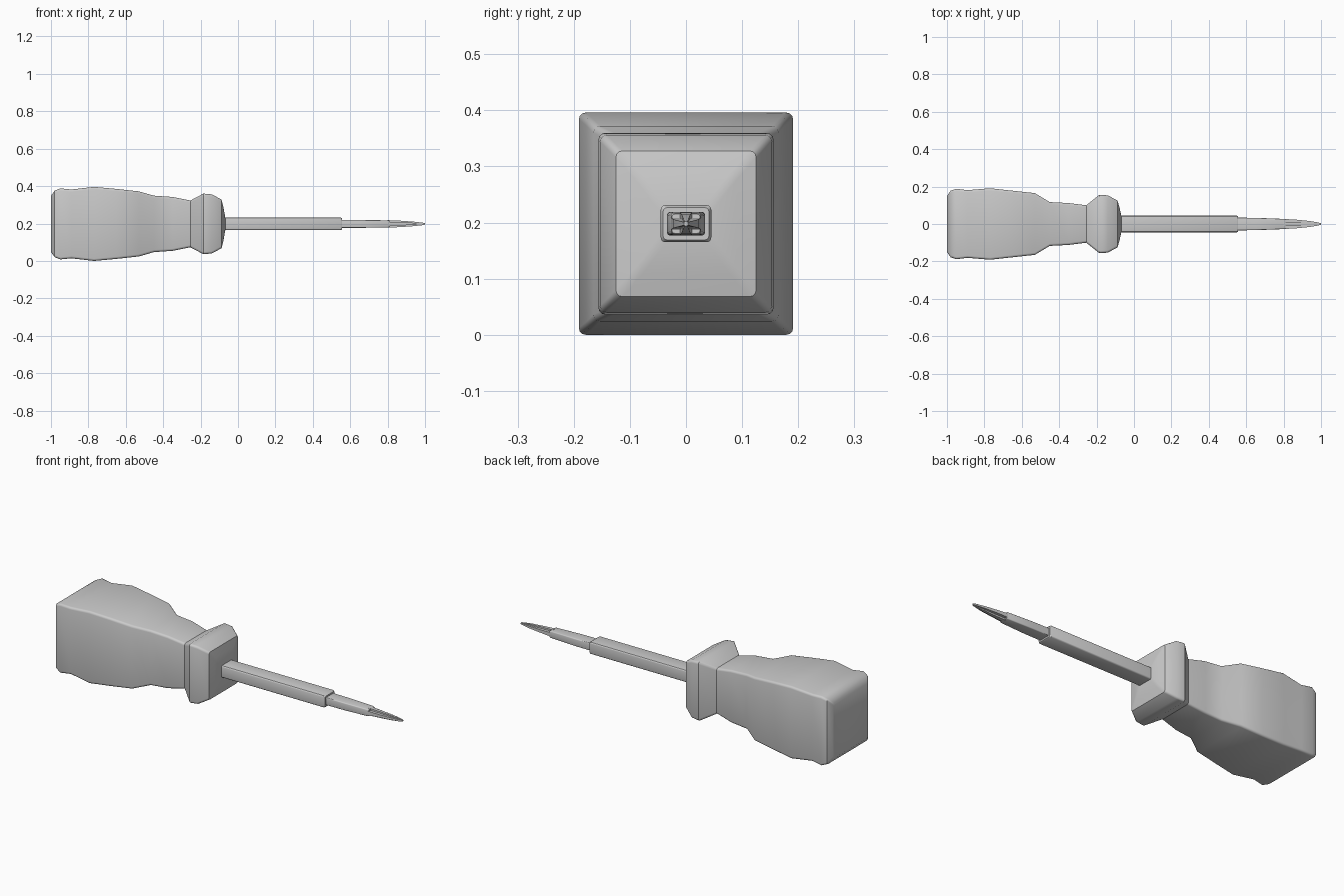
import bpy, bmesh, math

if "Cube" in bpy.data.objects:
    bpy.data.objects.remove(bpy.data.objects["Cube"])

CZ = 0.198  # height of the tool's axis


def rounded_rect(hy, hz, r, n=3):
    """Rectangle outline with rounded corners."""
    pts = []
    for k, (sy, sz) in enumerate([(1, 1), (-1, 1), (-1, -1), (1, -1)]):
        for i in range(n + 1):
            a = math.pi / 2 * (k + i / n)
            pts.append((sy * (hy - r) + r * math.cos(a),
                        sz * (hz - r) + r * math.sin(a)))
    return pts


def cross(hy, hz, t):
    """Plus-shaped outline."""
    return [(hy, -t), (hy, t), (t, t), (t, hz), (-t, hz), (-t, t),
            (-hy, t), (-hy, -t), (-t, -t), (-t, -hz), (t, -hz), (t, -t)]


def loft(name, sections, angle=30):
    bm = bmesh.new()
    rings = [[bm.verts.new((x, y, z + CZ)) for y, z in pts] for x, pts in sections]
    n = len(rings[0])
    for a, b in zip(rings, rings[1:]):
        for i in range(n):
            j = (i + 1) % n
            bm.faces.new((a[i], a[j], b[j], b[i]))
    bm.faces.new(rings[0][::-1])
    bm.faces.new(rings[-1])
    bmesh.ops.recalc_face_normals(bm, faces=bm.faces)
    me = bpy.data.meshes.new(name)
    bm.to_mesh(me)
    bm.free()
    ob = bpy.data.objects.new(name, me)
    bpy.context.collection.objects.link(ob)
    bpy.ops.object.select_all(action='DESELECT')
    ob.select_set(True)
    bpy.context.view_layer.objects.active = ob
    bpy.ops.object.shade_smooth_by_angle(angle=math.radians(angle))
    return ob


# Handle with waist and front collar: x, half width, half height
handle = [(-1.0, .150, .150), (-.98, .178, .178), (-.95, .188, .190),
          (-.89, .181, .184), (-.77, .191, .198), (-.65, .178, .187),
          (-.53, .165, .174), (-.45, .117, .151), (-.35, .112, .144),
          (-.255, .100, .125), (-.185, .156, .162), (-.14, .153, .158),
          (-.088, .125, .130), (-.078, .090, .090), (-.068, .046, .033)]
loft("handle", [(x, rounded_rect(y, z, .012)) for x, y, z in handle], 35)

# Steel shaft with a slightly softened front end
shaft = [(-.10, .045, .033), (.550, .045, .033), (.557, .041, .029)]
loft("shaft", [(x, rounded_rect(y, z, .008)) for x, y, z in shaft])

# Thinner driver bit
bit = [(.54, .034, .021), (.65, .033, .021), (.805, .027, .019), (.81, .025, .017)]
loft("bit", [(x, rounded_rect(y, z, .005)) for x, y, z in bit])

# Cross-shaped tapering tip
tip = [(.80, .027, .020, .011), (.87, .023, .017, .008),
       (.94, .016, .012, .006), (.985, .008, .007, .004), (1.0, .004, .004, .0025)]
loft("cross_tip", [(x, cross(y, z, t)) for x, y, z, t in tip])
